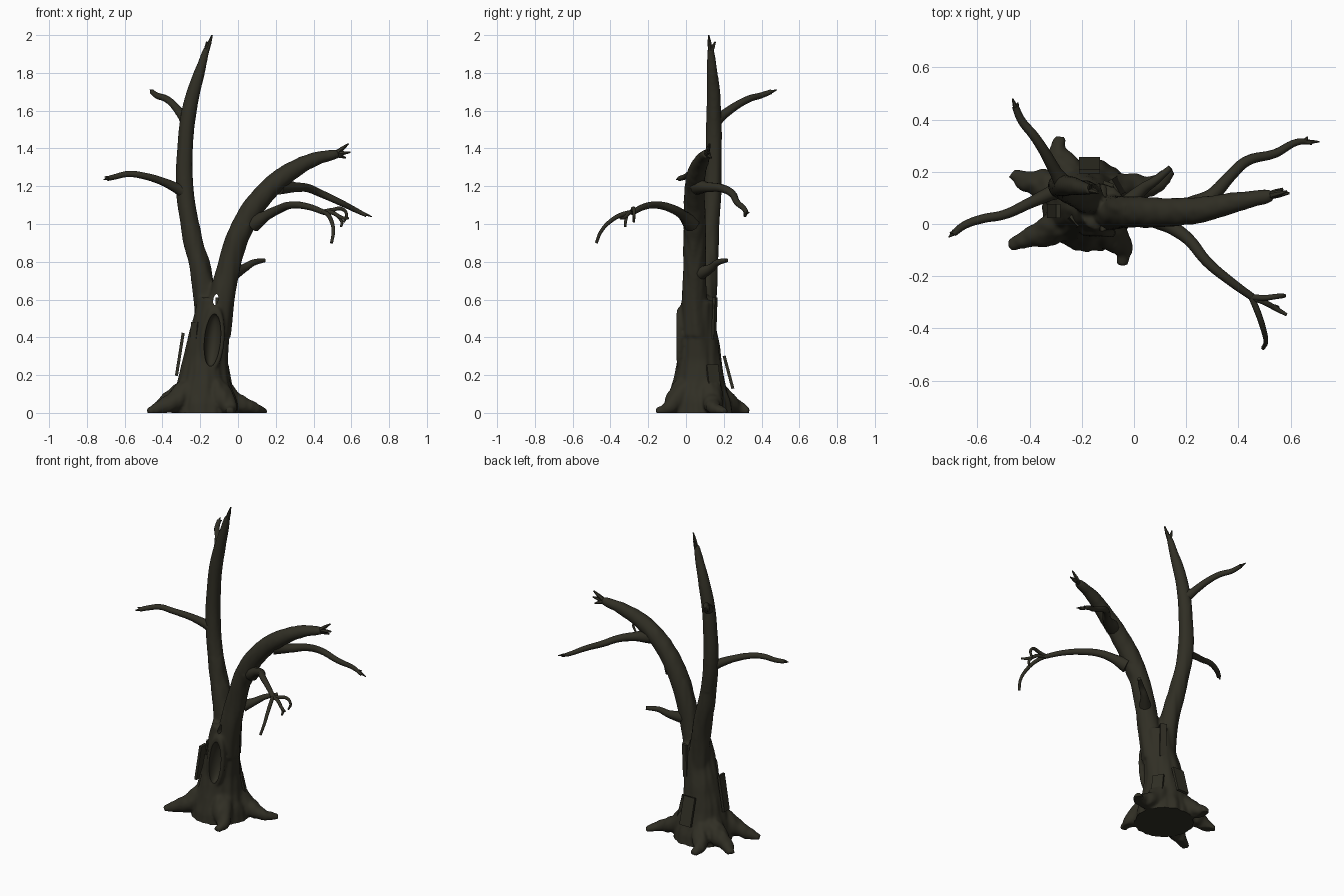
import bpy
import math
from mathutils import Vector, noise

cube = bpy.data.objects.get("Cube")
if cube:
    bpy.data.objects.remove(cube, do_unlink=True)

bark = bpy.data.materials.new("dark_bark")
bark.use_nodes = True
colour = (0.030, 0.028, 0.018, 1)
bark.diffuse_color = colour
shader = bark.node_tree.nodes["Principled BSDF"]
shader.inputs["Base Color"].default_value = colour
shader.inputs["Roughness"].default_value = 0.9


def select(obj):
    bpy.ops.object.select_all(action='DESELECT')
    obj.select_set(True)
    bpy.context.view_layer.objects.active = obj


def finish(obj, angle=50):
    obj.data.materials.clear()
    obj.data.materials.append(bark)
    select(obj)
    bpy.ops.object.shade_smooth_by_angle(angle=math.radians(angle))


def limb(name, points, sides=3):
    """Tapered tube through (x, y, z, radius) points."""
    curve = bpy.data.curves.new(name, 'CURVE')
    curve.dimensions = '3D'
    curve.bevel_depth = 1
    curve.bevel_resolution = sides
    curve.resolution_u = 5
    curve.use_fill_caps = True
    spline = curve.splines.new('BEZIER')
    spline.bezier_points.add(len(points) - 1)
    for bp, (x, y, z, r) in zip(spline.bezier_points, points):
        bp.co = (x, y, z)
        bp.radius = r
        bp.handle_left_type = bp.handle_right_type = 'AUTO'
    obj = bpy.data.objects.new(name, curve)
    bpy.context.collection.objects.link(obj)
    select(obj)
    bpy.ops.object.convert(target='MESH')
    obj = bpy.context.object
    finish(obj)
    return obj


def ellipsoid(name, loc, scale, tilt):
    bpy.ops.mesh.primitive_uv_sphere_add(segments=32, ring_count=16, location=loc,
                                         rotation=(0, tilt, 0))
    obj = bpy.context.object
    obj.name = name
    obj.scale = scale
    obj.hide_render = True
    return obj


# Trunk and the two main stems
body = [
    limb("trunk", [(-.175, .07, -.03, .18), (-.175, .07, .05, .17), (-.18, .07, .12, .15),
                   (-.178, .07, .2, .132), (-.17, .07, .3, .114), (-.147, .062, .45, .1),
                   (-.122, .065, .6, .09)], 8),
    limb("tall_stem", [(-.16, .085, .42, .07), (-.172, .098, .6, .062), (-.197, .11, .75, .056),
                       (-.255, .13, 1, .048), (-.282, .143, 1.2, .047), (-.28, .147, 1.4, .043),
                       (-.263, .147, 1.57, .041), (-.235, .145, 1.7, .036),
                       (-.195, .137, 1.83, .027), (-.165, .13, 1.93, .018)], 8),
    limb("bent_stem", [(-.12, .05, .42, .08), (-.087, .045, .6, .068), (-.06, .045, .72, .062),
                       (-.03, .045, .85, .06), (.03, .045, 1, .06), (.13, .045, 1.15, .056),
                       (.26, .055, 1.265, .05), (.4, .085, 1.34, .038),
                       (.53, .11, 1.372, .025)], 8),
]

# Roots spread from the trunk to their tips
ROOTS = [
    [(-.22, .12), (-.265, .22), (-.29, .28), (-.283, .335)],
    [(-.25, .12), (-.36, .155), (-.42, .165), (-.465, .195)],
    [(-.25, .02), (-.34, -.035), (-.42, -.06), (-.475, -.085)],
    [(-.12, .0), (-.07, -.06), (-.042, -.1), (-.046, -.155)],
    [(-.1, .12), (-.02, .14), (.08, .15), (.145, .21)],
]
for path in ROOTS:
    heights = [(.12, .075), (.06, .055), (.025, .036), (.004, .02)]
    body.append(limb("root", [p + h for p, h in zip(path, heights)], 6))

# Raised lip around the hollow
bpy.ops.mesh.primitive_torus_add(location=(-.135, -.028, .385), major_radius=.05,
                                 minor_radius=.014, rotation=(math.pi / 2, 0, 0))
lip = bpy.context.object
bpy.ops.object.transform_apply(location=False, rotation=True, scale=False)
lip.scale = (1, 1.5, 2.9)
lip.rotation_euler = (0, .09, 0)
body.append(lip)

# Fuse into one skin
bpy.ops.object.select_all(action='DESELECT')
for part in body:
    part.select_set(True)
tree = body[0]
bpy.context.view_layer.objects.active = tree
bpy.ops.object.join()
tree.name = "trunk_with_stems_and_roots"
bpy.ops.object.transform_apply(location=True, rotation=True, scale=True)
remesh = tree.modifiers.new("fuse", 'REMESH')
remesh.mode = 'VOXEL'
remesh.voxel_size = .009
soften = tree.modifiers.new("soften", 'SMOOTH')
soften.iterations = 5
select(tree)
for name in ("fuse", "soften"):
    bpy.ops.object.modifier_apply(modifier=name)

# Long shallow bark grooves and a flat underside
normals = [v.normal.copy() for v in tree.data.vertices]
for v, n in zip(tree.data.vertices, normals):
    p = v.co
    depth = noise.noise(Vector((p.x * 28, p.y * 28, p.z * 4)))
    v.co = p + n * depth * (.007 if p.z < 1 else .003)
    v.co.z = max(v.co.z, 0)

# Carve the hollow and the gap between the stems
cutters = [ellipsoid("hollow_cutter", (-.135, -.04, .385), (.043, .06, .14), .09),
           ellipsoid("gap_cutter", (-.118, .06, .6), (.013, .4, .03), .2)]
for cutter in cutters:
    cut = tree.modifiers.new("carve", 'BOOLEAN')
    cut.operation = 'DIFFERENCE'
    cut.solver = 'EXACT'
    cut.object = cutter
    select(tree)
    bpy.ops.object.modifier_apply(modifier="carve")
for cutter in cutters:
    bpy.data.objects.remove(cutter, do_unlink=True)
finish(tree, 60)

# Side branches, flared where they leave the stems
limb("left_reaching_branch", [(-.27, .14, 1.16, .04), (-.325, .115, 1.19, .027),
     (-.4, .08, 1.225, .021), (-.5, .035, 1.255, .018), (-.58, .02, 1.265, .017),
     (-.65, -.005, 1.25, .015), (-.69, -.035, 1.24, .013)])
limb("upper_back_branch", [(-.268, .15, 1.54, .035), (-.3, .2, 1.58, .024),
     (-.345, .28, 1.635, .02), (-.385, .34, 1.665, .018), (-.43, .395, 1.68, .016),
     (-.455, .45, 1.7, .013)])
limb("long_back_branch", [(.22, .06, 1.2, .045), (.3, .11, 1.195, .027), (.37, .185, 1.19, .022),
     (.43, .24, 1.165, .02), (.54, .27, 1.115, .017), (.63, .315, 1.07, .013),
     (.68, .312, 1.045, .009)])
limb("front_branch", [(.08, .03, 1, .045), (.15, -.015, 1.045, .027), (.21, -.06, 1.075, .023),
     (.28, -.145, 1.1, .02), (.37, -.22, 1.092, .017), (.46, -.285, 1.06, .014)])
limb("stub_branch", [(-.02, .08, .74, .035), (.035, .135, .768, .022), (.08, .165, .795, .017),
     (.14, .215, .808, .011)])

# Twigs at the end of the front branch
limb("drooping_twig", [(.45, -.28, 1.065, .012), (.475, -.34, 1.05, .012),
     (.495, -.4, 1.015, .011), (.505, -.45, .96, .009), (.495, -.475, .9, .008)])
limb("middle_twig", [(.45, -.28, 1.065, .012), (.5, -.3, 1.06, .011), (.545, -.325, 1.035, .01),
     (.585, -.348, 1.03, .006)])
limb("middle_twig_hook", [(.53, -.315, 1.04, .009), (.55, -.32, 1.01, .008),
     (.545, -.322, .985, .006)])
limb("outer_twig", [(.45, -.28, 1.065, .012), (.5, -.283, 1.075, .011), (.55, -.277, 1.08, .01),
     (.575, -.275, 1.05, .008), (.56, -.276, 1.01, .006)])

# Broken splinters on the limb ends
SPLINTERS = [
    ((-.168, .13, 1.91), [(-.137, .12, 2), (-.165, .155, 1.965)], .014),
    ((.515, .108, 1.37), [(.585, .125, 1.425), (.595, .118, 1.38), (.57, .135, 1.35)], .015),
    ((-.675, -.025, 1.245), [(-.71, -.05, 1.235), (-.705, -.035, 1.25)], .01),
    ((-.45, .435, 1.695), [(-.465, .48, 1.71), (-.445, .465, 1.7)], .01),
    ((.655, .315, 1.06), [(.71, .315, 1.038), (.665, .335, 1.06)], .009),
]
for base, tips, radius in SPLINTERS:
    for tip in tips:
        middle = tuple((a + b) / 2 for a, b in zip(base, tip))
        limb("splinter", [base + (radius,), middle + (radius * .8,), tip + (radius * .3,)], 1)

# Loose bark slabs: centre, size, facing direction, lean
SLABS = [
    ("back_bark_slab", (-.17, .225, .215), (.016, .08, .18), 90, -15),
    ("left_bark_slab", (-.062, .145, .185), (.016, .07, .14), 30, -12),
    ("right_bark_slab", (-.308, .05, .31), (.016, .055, .23), 180, -9),
    ("front_bark_slab", (-.235, .005, .36), (.016, .05, .24), 222, -6),
    ("back_high_slab", (-.1, .15, .5), (.014, .04, .22), 70, 2),
]
for name, centre, size, facing, lean in SLABS:
    bpy.ops.mesh.primitive_cube_add(size=1, location=centre)
    slab = bpy.context.object
    slab.name = name
    slab.scale = size
    slab.rotation_euler = (0, math.radians(lean), math.radians(facing))
    finish(slab, 30)
